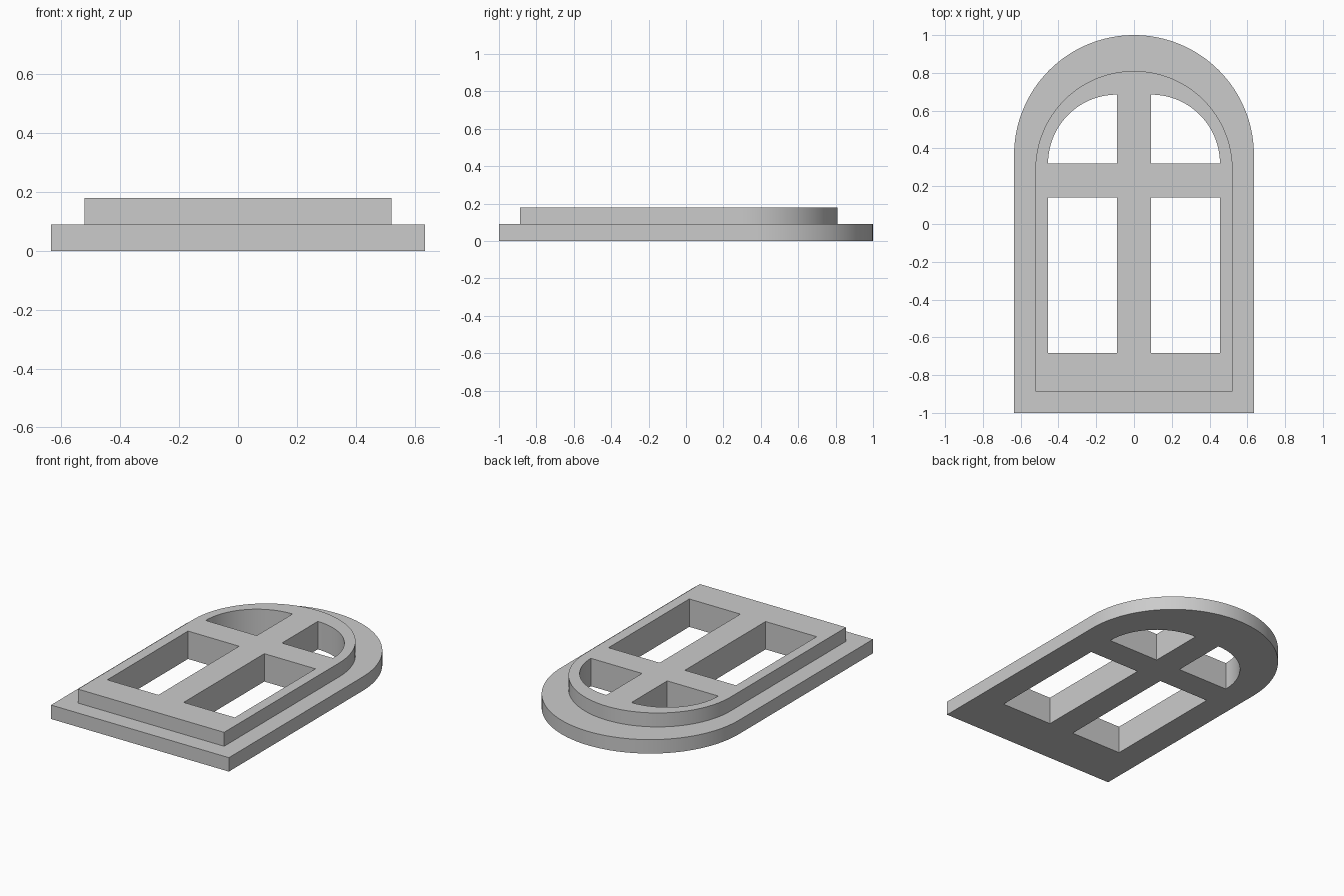
import bpy
import bmesh
from math import sin, cos, pi, radians

cube = bpy.data.objects.get("Cube")
if cube:
    bpy.data.objects.remove(cube, do_unlink=True)

STEP_Z, TOP_Z = 0.09, 0.18
BAR = 0.09          # half width of the glazing bars
PANE = 0.365        # width of each pane, and radius of the arched ones


def arc(cx, cy, r, start, end, n):
    return [(cx + r * cos(start + (end - start) * i / n),
             cy + r * sin(start + (end - start) * i / n)) for i in range(n + 1)]


def arch(half, bottom, top):
    """Outline with a flat foot and a half-round head."""
    return [(-half, bottom), (half, bottom)] + arc(0, top - half, half, 0, pi, 64)


def mirrored(loop):
    return [(-x, y) for x, y in reversed(loop)]


# Outlines of the two tiers and the four openings
outer = arch(0.635, -1.0, 1.0)
inner = arch(0.522, -0.887, 0.81)
arched_pane = [(BAR, 0.32)] + arc(BAR, 0.32, PANE, 0, pi / 2, 32)
lower_pane = [(BAR, -0.683), (BAR + PANE, -0.683), (BAR + PANE, 0.14), (BAR, 0.14)]
panes = [arched_pane, lower_pane, mirrored(arched_pane), mirrored(lower_pane)]

bm = bmesh.new()


def wall(loop, z0, z1):
    """Upright band along a loop; returns its lower and upper edges."""
    rings = [[bm.verts.new((x, y, z)) for x, y in loop] for z in (z0, z1)]
    low, high = [], []
    for i in range(len(loop)):
        j = (i + 1) % len(loop)
        bm.faces.new((rings[0][i], rings[0][j], rings[1][j], rings[1][i]))
        low.append(bm.edges.get((rings[0][i], rings[0][j])))
        high.append(bm.edges.get((rings[1][i], rings[1][j])))
    return low, high


# Upright sides
base_low, base_high = wall(outer, 0, STEP_Z)
raised_low, raised_high = wall(inner, STEP_Z, TOP_Z)
hole_low, hole_high = [], []
for pane in panes:
    low, high = wall(pane, 0, TOP_Z)
    hole_low += low
    hole_high += high

# Underside, ledge and top
for edges in (base_low + hole_low, base_high + raised_low, raised_high + hole_high):
    bmesh.ops.triangle_fill(bm, use_beauty=True, use_dissolve=False,
                            edges=edges, normal=(0, 0, 1))
bmesh.ops.recalc_face_normals(bm, faces=bm.faces)

mesh = bpy.data.meshes.new("arched_window_frame")
bm.to_mesh(mesh)
bm.free()
frame = bpy.data.objects.new("arched_window_frame", mesh)
bpy.context.collection.objects.link(frame)

# Plain grey finish
grey = bpy.data.materials.new("plain_grey")
grey.use_nodes = True
colour = (0.6, 0.6, 0.6, 1)
grey.diffuse_color = colour
grey.node_tree.nodes["Principled BSDF"].inputs["Base Color"].default_value = colour
mesh.materials.append(grey)

# Smooth curves with sharp corners
bpy.ops.object.select_all(action='DESELECT')
frame.select_set(True)
bpy.context.view_layer.objects.active = frame
bpy.ops.object.shade_smooth_by_angle(angle=radians(30))
